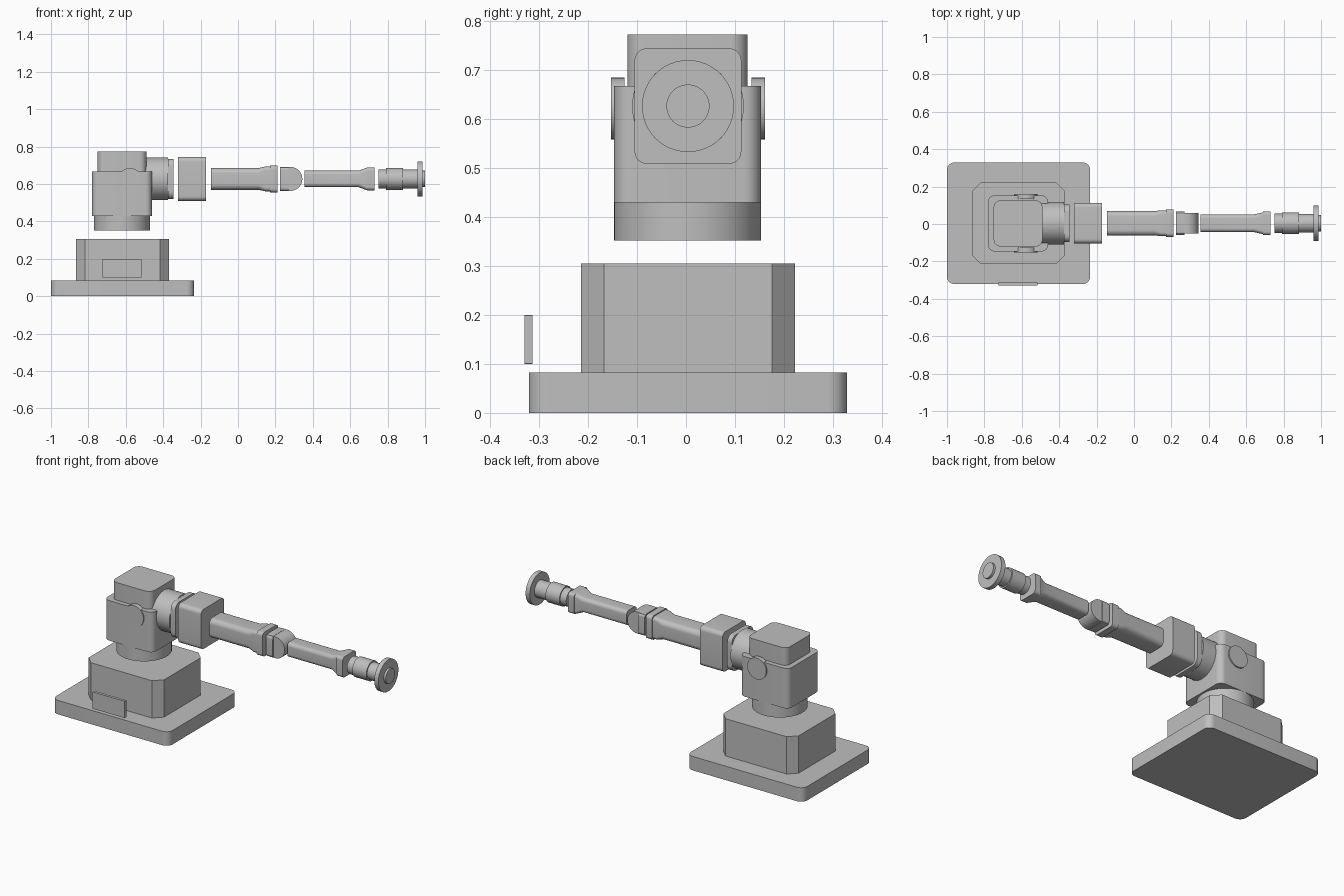
import bpy, bmesh, math

if "Cube" in bpy.data.objects:
    bpy.data.objects.remove(bpy.data.objects["Cube"])

CY, CZ = 0.004, 0.627      # arm axis
TX = -0.62                 # turret axis

grey = bpy.data.materials.new("light grey metal")
grey.diffuse_color = (0.52, 0.52, 0.52, 1)
grey.use_nodes = True
grey.node_tree.nodes["Principled BSDF"].inputs["Base Color"].default_value = grey.diffuse_color


def rounded(ha, hb, r, segs):
    """Rounded rectangle outline; a circle when r equals both half sizes."""
    pts = []
    for k, (sa, sb) in enumerate([(1, 1), (-1, 1), (-1, -1), (1, -1)]):
        for i in range(segs + 1):
            t = math.pi / 2 * (k + i / segs)
            pts.append((sa * (ha - r) + r * math.cos(t),
                        sb * (hb - r) + r * math.sin(t)))
    return pts


def loft(name, axis, rings):
    """Skin outlines [(position, points)] along the given axis."""
    place = {"x": lambda a, b, t: (t, a, b),
             "y": lambda a, b, t: (b, t, a),
             "z": lambda a, b, t: (a, b, t)}[axis]
    bm = bmesh.new()
    loops = [[bm.verts.new(place(a, b, t)) for a, b in pts] for t, pts in rings]
    n = len(loops[0])
    for lo, hi in zip(loops, loops[1:]):
        for i in range(n):
            j = (i + 1) % n
            bm.faces.new((lo[i], lo[j], hi[j], hi[i]))
    bm.faces.new(loops[0][::-1])
    bm.faces.new(loops[-1])
    bmesh.ops.remove_doubles(bm, verts=bm.verts, dist=1e-5)
    bmesh.ops.recalc_face_normals(bm, faces=bm.faces)
    mesh = bpy.data.meshes.new(name)
    bm.to_mesh(mesh)
    bm.free()
    mesh.materials.append(grey)
    ob = bpy.data.objects.new(name, mesh)
    bpy.context.collection.objects.link(ob)
    bpy.ops.object.select_all(action="DESELECT")
    ob.select_set(True)
    bpy.context.view_layer.objects.active = ob
    bpy.ops.object.shade_smooth_by_angle(angle=math.radians(30))
    return ob


def solid(name, axis, centre, sections, segs=8):
    """Sections are (position, half a, half b, corner radius)."""
    ca, cb = centre
    return loft(name, axis, [
        (t, [(a + ca, b + cb) for a, b in rounded(ha, hb, r, segs)])
        for t, ha, hb, r in sections])


def disc(name, axis, centre, t0, t1, r):
    return solid(name, axis, centre, [(t0, r, r, r), (t1, r, r, r)], 12)


def box(name, axis, centre, t0, t1, ha, hb, r, segs=8):
    return solid(name, axis, centre, [(t0, ha, hb, r), (t1, ha, hb, r)], segs)


# Base
box("base_plate", "z", (-0.617, 0.004), 0, 0.083, 0.383, 0.325, 0.04)
box("pedestal", "z", (-0.617, 0.004), 0.083, 0.305, 0.248, 0.219, 0.047, 1)
box("front_panel", "y", (0.15, -0.62), -0.33, -0.314, 0.05, 0.105, 0.001, 1)

# Turret
disc("turret_neck", "z", (TX, 0.003), 0.352, 0.43, 0.15)
box("turret_body", "z", (TX, 0.003), 0.43, 0.668, 0.16, 0.15, 0.035)
box("turret_head", "z", (TX, 0.003), 0.60, 0.773, 0.13, 0.123, 0.035)
for side, name in ((-1, "front_pivot"), (1, "back_pivot")):
    disc(name, "y", (0.622, -0.578), CY + side * 0.13, CY + side * 0.157, 0.063)

# Shoulder
axis = (CY, CZ)
disc("shoulder_barrel", "x", axis, -0.50, -0.375, 0.114)
box("shoulder_plate", "x", axis, -0.375, -0.345, 0.101, 0.107, 0.04)
box("shoulder_block", "x", axis, -0.32, -0.17, 0.109, 0.118, 0.025)

# Upper arm with flared end
solid("upper_arm", "x", axis, [
    (-0.145, 0.066, 0.058, 0.03), (0.11, 0.066, 0.058, 0.03),
    (0.145, 0.068, 0.066, 0.02), (0.17, 0.068, 0.066, 0.02)])
box("elbow_collar", "x", axis, 0.17, 0.21, 0.073, 0.072, 0.02)

# Elbow knuckle, half round seen from the side
box("elbow_ring", "x", axis, 0.225, 0.27, 0.063, 0.065, 0.018)
outline = [(CZ - 0.063, 0.227), (CZ + 0.063, 0.227)]
outline += [(CZ + 0.064 * math.cos(math.pi * i / 20),
             0.28 + 0.064 * math.sin(math.pi * i / 20)) for i in range(21)]
loft("elbow_knuckle", "y", [(CY - 0.056, outline), (CY + 0.056, outline)])

# Forearm with flared end
solid("forearm", "x", axis, [
    (0.355, 0.048, 0.044, 0.022), (0.645, 0.048, 0.044, 0.022),
    (0.69, 0.058, 0.061, 0.018)])
box("forearm_collar", "x", axis, 0.69, 0.73, 0.063, 0.061, 0.018)

# Wrist and tool flange
disc("wrist_collar", "x", axis, 0.75, 0.79, 0.051)
disc("wrist_barrel", "x", axis, 0.79, 0.882, 0.058)
disc("wrist_shaft", "x", axis, 0.882, 0.96, 0.05)
disc("tool_flange", "x", axis, 0.96, 0.987, 0.094)
disc("tool_boss", "x", axis, 0.987, 1.0, 0.044)
